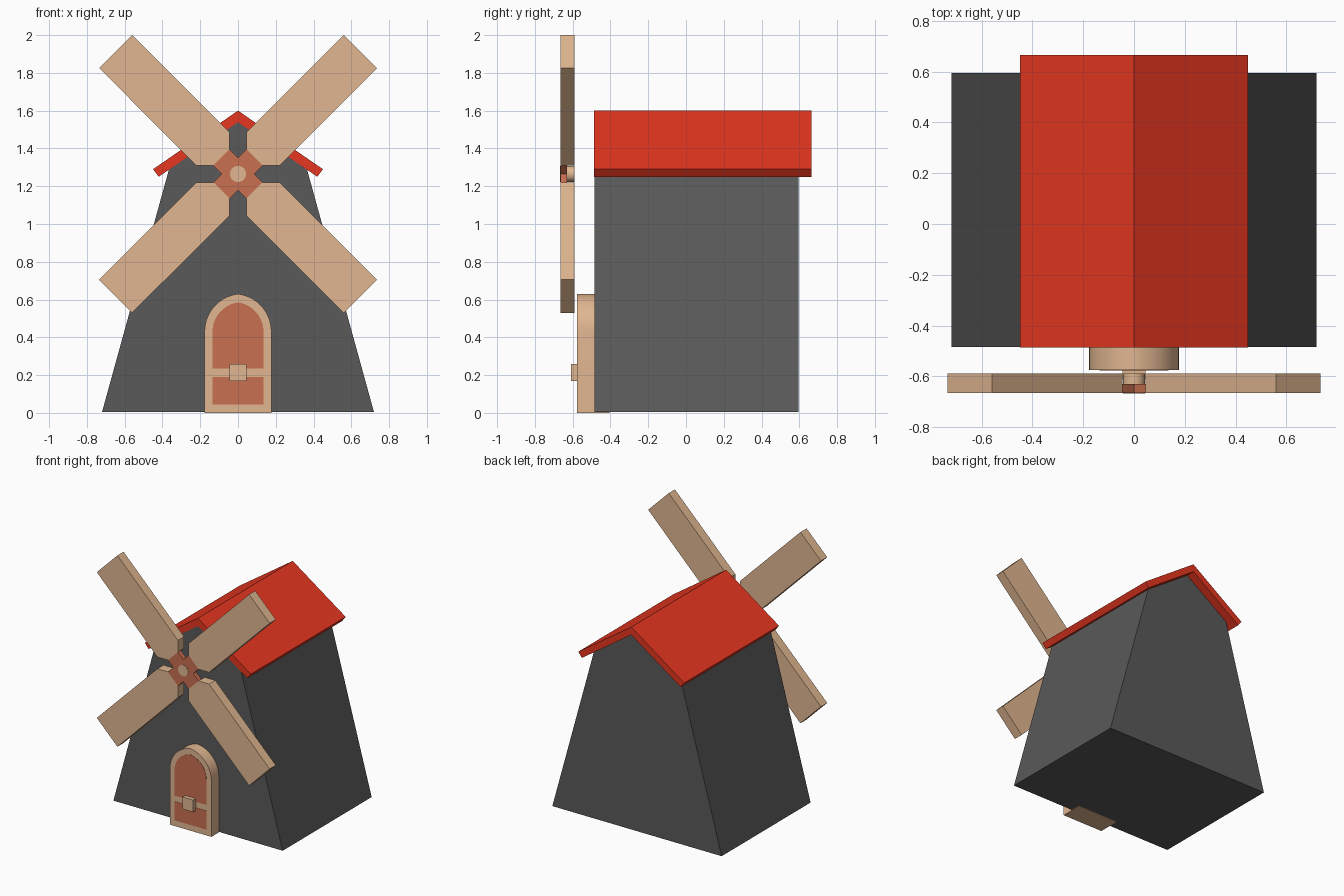
import bpy, bmesh
from math import sin, cos, pi, atan2, radians

if "Cube" in bpy.data.objects:
    bpy.data.objects.remove(bpy.data.objects["Cube"])


def material(name, rgb):
    m = bpy.data.materials.new(name)
    m.diffuse_color = (*rgb, 1)
    m.use_nodes = True
    m.node_tree.nodes["Principled BSDF"].inputs["Base Color"].default_value = m.diffuse_color
    return m


WOOD = material("wood", (0.75, 0.47, 0.28))
PANEL = material("panel_red", (0.58, 0.16, 0.08))
ROOF = material("roof_red", (0.79, 0.037, 0.014))
STONE = material("dark_stone", (0.10, 0.10, 0.10))


def prism(name, pts, y0, y1, mat, smooth=False):
    """Extrude an (x, z) outline from y0 to y1."""
    bm = bmesh.new()
    face = bm.faces.new([bm.verts.new((x, y0, z)) for x, z in pts])
    ext = bmesh.ops.extrude_face_region(bm, geom=[face])
    moved = [v for v in ext["geom"] if isinstance(v, bmesh.types.BMVert)]
    bmesh.ops.translate(bm, verts=moved, vec=(0, y1 - y0, 0))
    bmesh.ops.recalc_face_normals(bm, faces=bm.faces)
    me = bpy.data.meshes.new(name)
    bm.to_mesh(me)
    bm.free()
    me.materials.append(mat)
    ob = bpy.data.objects.new(name, me)
    bpy.context.collection.objects.link(ob)
    if smooth:
        bpy.ops.object.select_all(action="DESELECT")
        ob.select_set(True)
        bpy.context.view_layer.objects.active = ob
        bpy.ops.object.shade_smooth_by_angle(angle=radians(30))
    return ob


def mirrored(right):
    """Close a right-hand outline (bottom to top) with its mirror image."""
    return right + [(-x, z) for x, z in reversed(right) if x > 1e-6]


def rect(w, z0, z1):
    return mirrored([(w, z0), (w, z1)])


def arch(w, z0, spring, top, n=10):
    """Slightly pointed arch outline."""
    h = top - spring
    c = (h * h - w * w) / (2 * w)
    r, end = w + c, atan2(h, c)
    curve = [(r * cos(end * i / n) - c, spring + r * sin(end * i / n)) for i in range(n)]
    return mirrored([(w, z0)] + curve + [(0, top)])


def turn(pts, k, cz):
    """Rotate points by k quarter turns and lift them to the hub height."""
    for _ in range(k):
        pts = [(-z, x) for x, z in pts]
    return [(x, z + cz) for x, z in pts]


# Tapered house body with gable
prism("body", mirrored([(0.72, 0.004), (0.366, 1.287), (0, 1.54)]), -0.485, 0.595, STONE)

# Chevron roof, overhanging at the back
prism("roof", [(0, 1.60), (0.45, 1.29), (0.42, 1.25), (0, 1.539),
               (-0.42, 1.25), (-0.45, 1.29)], -0.487, 0.665, ROOF)

# Door with two inset-coloured panels and a lock
prism("door_frame", arch(0.177, 0, 0.43, 0.63), -0.576, -0.405, WOOD, smooth=True)
prism("door_panel_lower", rect(0.135, 0.045, 0.19), -0.578, -0.57, PANEL)
prism("door_panel_upper", arch(0.135, 0.235, 0.43, 0.585), -0.578, -0.57, PANEL)
prism("door_lock", rect(0.045, 0.168, 0.26), -0.61, -0.57, WOOD)

# Four sails around a cross-shaped hub
HUB_Z = 1.265
sail = [(0.045, 0.13), (0.13, 0.045), (0.22, 0.045), (0.735, 0.56), (0.56, 0.735), (0.045, 0.22)]
hub = []
for k in range(4):
    prism(f"sail_{k + 1}", turn(sail, k, HUB_Z), -0.665, -0.59, WOOD)
    hub += turn([(0.085, 0), (0.13, 0.045), (0.045, 0.13)], k, HUB_Z)
prism("sail_hub", hub, -0.665, -0.63, PANEL)

# Round axle pin through the hub
pin = [(0.043 * cos(2 * pi * i / 24), HUB_Z + 0.043 * sin(2 * pi * i / 24)) for i in range(24)]
prism("axle_pin", pin, -0.667, -0.59, WOOD, smooth=True)
